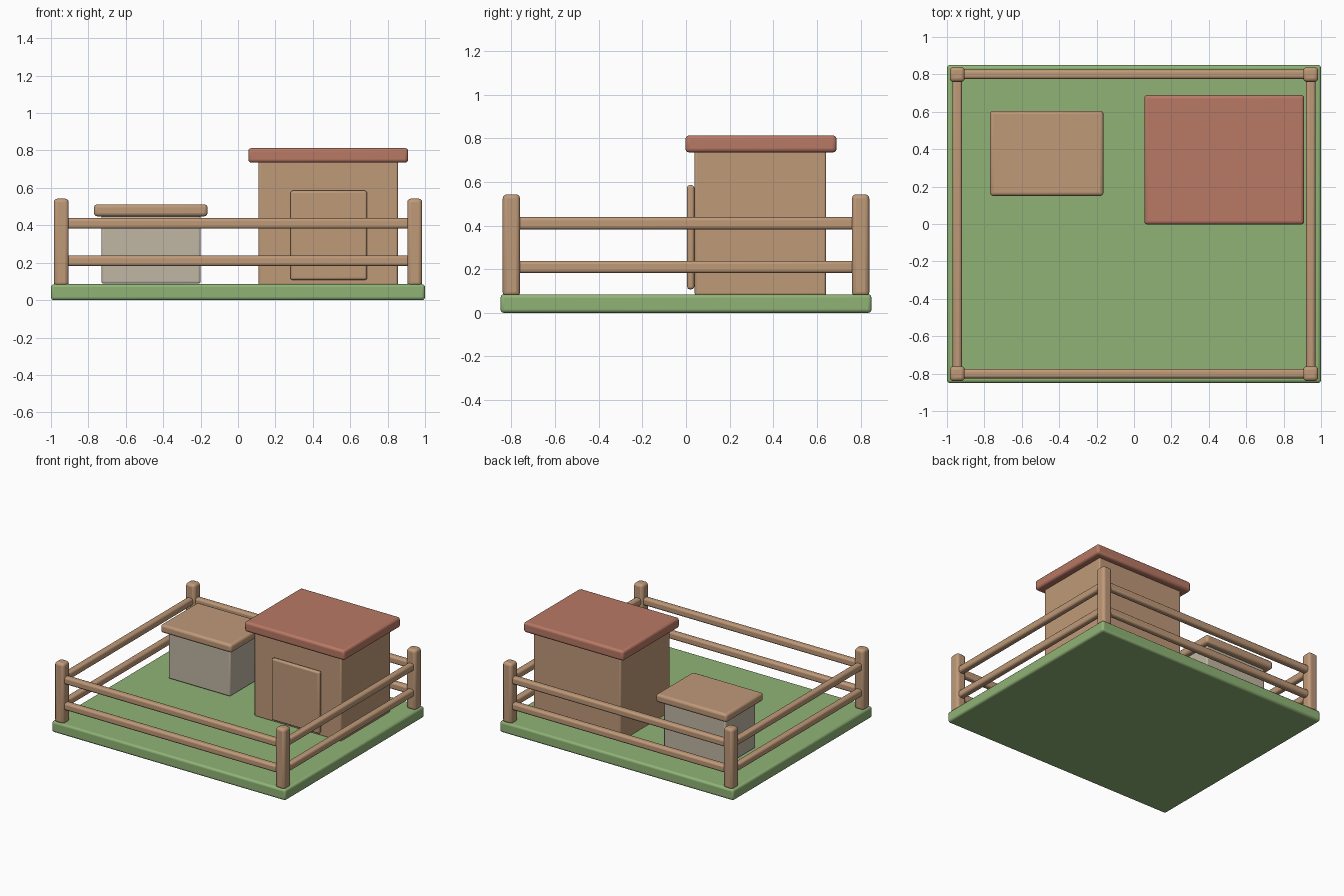
import bpy
import bmesh
import math

cube = bpy.data.objects.get("Cube")
if cube:
    bpy.data.objects.remove(cube, do_unlink=True)


def material(name, colour):
    mat = bpy.data.materials.new(name)
    mat.use_nodes = True
    rgba = (*colour, 1)
    mat.diffuse_color = rgba
    bsdf = mat.node_tree.nodes["Principled BSDF"]
    bsdf.inputs["Base Color"].default_value = rgba
    bsdf.inputs["Roughness"].default_value = 0.8
    return mat


grass = material("grass green", (0.28, 0.45, 0.18))
wood = material("light wood", (0.52, 0.32, 0.19))
tile = material("roof red", (0.48, 0.19, 0.13))
stone = material("pale stone", (0.53, 0.47, 0.37))


def box(name, x, y, z, mat, bevel):
    """Rounded box given as (min, max) ranges on each axis."""
    bm = bmesh.new()
    bmesh.ops.create_cube(bm, size=1)
    for v in bm.verts:
        for axis, (low, high) in enumerate((x, y, z)):
            v.co[axis] = high if v.co[axis] > 0 else low
    mesh = bpy.data.meshes.new(name)
    bm.to_mesh(mesh)
    bm.free()
    mesh.materials.append(mat)
    obj = bpy.data.objects.new(name, mesh)
    bpy.context.collection.objects.link(obj)
    mod = obj.modifiers.new("rounded edges", "BEVEL")
    mod.width = bevel
    mod.segments = 3
    # Smooth shading across the rounding
    bpy.ops.object.select_all(action="DESELECT")
    obj.select_set(True)
    bpy.context.view_layer.objects.active = obj
    bpy.ops.object.shade_smooth_by_angle(angle=math.radians(35))
    return obj


def around(centre, half):
    return (centre - half, centre + half)


# Ground slab
box("ground", (-1, 1), (-0.85, 0.85), (0, 0.085), grass, 0.016)

# Fence posts and two rails on every side
post_x, post_y = 0.945, 0.8
for sx, side in ((-1, "right"), (1, "left")):
    for sy, end in ((-1, "front"), (1, "back")):
        box(f"post_{end}_{side}", around(sx * post_x, 0.04),
            around(sy * post_y, 0.04), (0.075, 0.543), wood, 0.02)

for height, level in ((0.21, "lower"), (0.41, "upper")):
    z = around(height, 0.028)
    for s, end, side in ((-1, "front", "right"), (1, "back", "left")):
        box(f"rail_{level}_{end}", (-0.93, 0.93), around(s * post_y, 0.025),
            z, wood, 0.015)
        box(f"rail_{level}_{side}", around(s * post_x, 0.025), (-0.79, 0.79),
            z, wood, 0.015)

# Shed with door and overhanging roof
box("shed_walls", (0.11, 0.855), (0.04, 0.642), (0.08, 0.745), wood, 0.01)
box("shed_roof", (0.055, 0.91), (-0.003, 0.69), (0.735, 0.813), tile, 0.018)
box("shed_door", (0.28, 0.69), (0.005, 0.038), (0.108, 0.585), wood, 0.012)

# Storage bin with lid
box("bin_body", (-0.73, -0.2), (0.19, 0.56), (0.088, 0.455), stone, 0.012)
box("bin_lid", (-0.77, -0.163), (0.15, 0.605), (0.448, 0.512), wood, 0.018)
